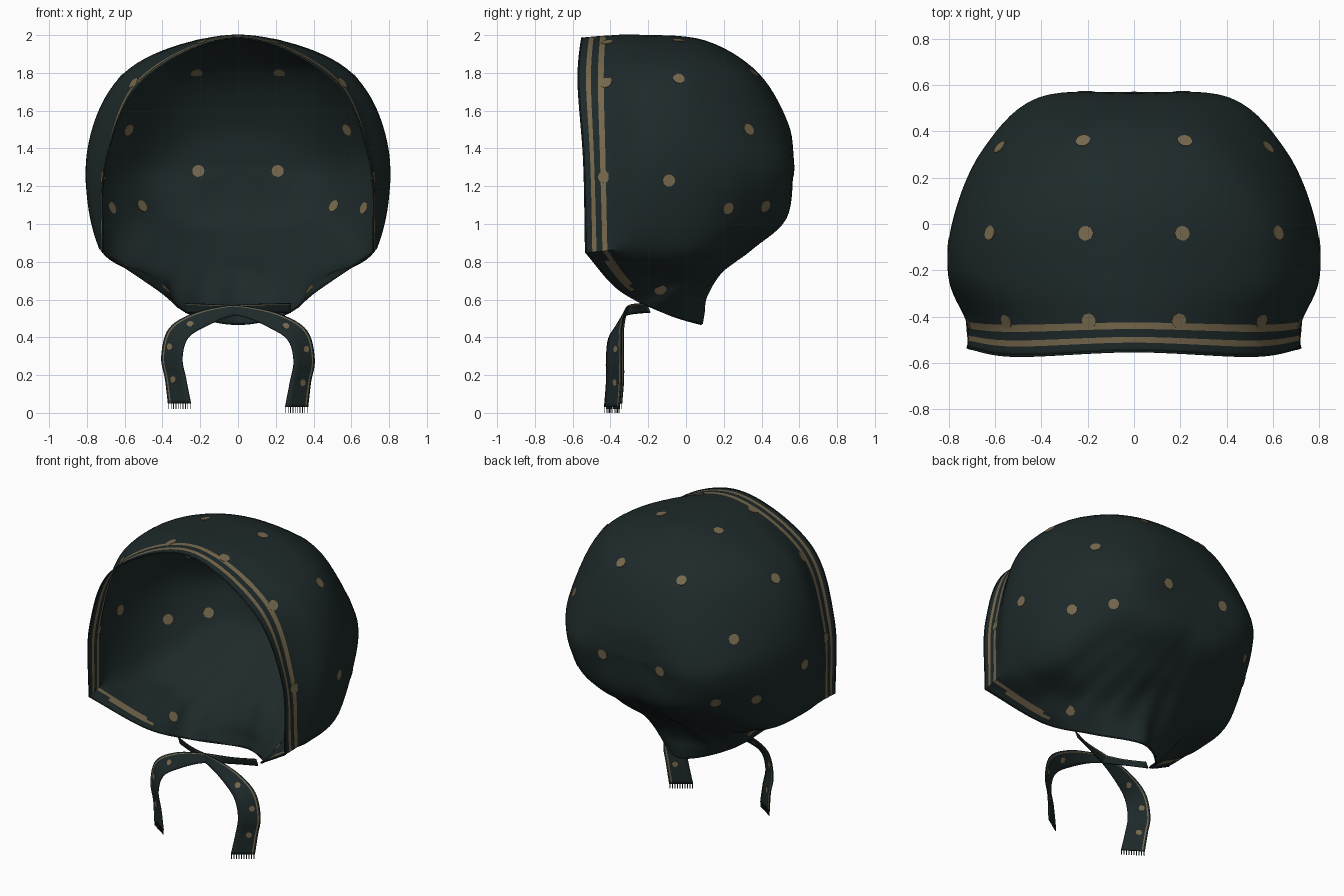
import bpy, bmesh, math
from mathutils import Vector, Matrix
from mathutils.bvhtree import BVHTree

cube = bpy.data.objects.get("Cube")
if cube:
    bpy.data.objects.remove(cube, do_unlink=True)


def material(name, rgb):
    mat = bpy.data.materials.new(name)
    mat.use_nodes = True
    color = (*rgb, 1)
    mat.diffuse_color = color
    bsdf = mat.node_tree.nodes["Principled BSDF"]
    bsdf.inputs["Base Color"].default_value = color
    bsdf.inputs["Roughness"].default_value = 0.9
    return mat


CLOTH = material("dark teal cloth", (0.013, 0.0225, 0.023))
TAN = material("tan print", (0.185, 0.14, 0.075))


def make_object(name, bm, mats, thickness=0):
    mesh = bpy.data.meshes.new(name)
    bm.to_mesh(mesh)
    bm.free()
    obj = bpy.data.objects.new(name, mesh)
    bpy.context.collection.objects.link(obj)
    for mat in mats:
        mesh.materials.append(mat)
    for poly in mesh.polygons:
        poly.use_smooth = True
    if thickness:
        mod = obj.modifiers.new("thickness", "SOLIDIFY")
        mod.thickness = thickness
        mod.offset = 0
    return obj


def curve_at(pts, t, closed=False):
    """Point at parameter t on a smooth curve through the points."""
    n = len(pts)
    i = math.floor(t) if closed else min(math.floor(t), n - 2)
    f = t - i

    def get(k):
        if closed:
            return pts[k % n]
        if k < 0:
            return 2 * pts[0] - pts[1]
        if k >= n:
            return 2 * pts[-1] - pts[-2]
        return pts[k]
    a, b, c, d = (get(i + k) for k in (-1, 0, 1, 2))
    return 0.5 * (2 * b + (c - a) * f + (2 * a - 5 * b + 4 * c - d) * f ** 2
                  + (3 * b - a - 3 * c + d) * f ** 3)


def cornered_at(loop, t):
    """Like curve_at on a closed loop, with sharp corners at both jaws."""
    if 3 <= t <= 9:
        return curve_at(loop[3:10], t - 3)
    return curve_at(loop[9:] + loop[:4], (t - 9) % 12)


# Half rings from the crown centre to the front rim; each runs top to nape
HALF_RINGS = [
    [(0, .54, 1.53), (.24, .54, 1.48), (.41, .545, 1.3), (.36, .53, 1.13),
     (.24, .53, 1.05), (.12, .53, 1.03), (0, .53, 1.04)],
    [(0, .38, 1.8), (.37, .34, 1.75), (.645, .32, 1.37), (.56, .33, 1.04),
     (.38, .33, .92), (.18, .34, .87), (0, .34, .86)],
    [(0, .1, 1.97), (.535, .05, 1.825), (.77, .03, 1.39), (.7, .05, .9),
     (.48, .08, .77), (.24, .15, .73), (0, .19, .75)],
    [(0, -.25, 2), (.57, -.24, 1.815), (.79, -.22, 1.39), (.735, -.25, .88),
     (.46, -.14, .72), (.28, 0, .62), (0, .105, .62)],
    [(0, -.43, 1.995), (.515, -.44, 1.775), (.7, -.43, 1.33), (.725, -.42, .86),
     (.44, -.27, .67), (.265, -.06, .56), (0, .09, .53)],
    [(0, -.55, 1.985), (.505, -.57, 1.76), (.7, -.54, 1.33), (.715, -.53, .85),
     (.42, -.35, .65), (.255, -.1, .525), (0, .08, .47)],
]
STEPS = 12                       # divisions between two control rays
COLS = 12 * STEPS
rings = []
for k, half in enumerate(HALF_RINGS):
    loop = [Vector(p) for p in half + [(-x, y, z) for x, y, z in half[-2:0:-1]]]
    rings.append([cornered_at(loop, c / STEPS) if k > 3
                  else curve_at(loop, c / STEPS, True) for c in range(COLS)])
CROWN = Vector((0, .57, 1.31))
INNER, GAP, OUTER = 4.97, 5.17, 5.45     # starts of the stripe bands
rows = [r / 7 for r in range(33)] + [4.8, INNER, GAP, OUTER, 5.67, 5.85, 6]

# Bonnet shell with two tan stripes following the front rim
bm = bmesh.new()
grid = []
for t in rows:
    row = []
    for c in range(COLS):
        p = curve_at([CROWN] + [ring[c] for ring in rings], t)
        # soft gathers fanning out of the nape
        low = max(0, min(1, (1.0 - p.z) / 0.35)) * min(1, t / 3)
        if abs(p.x) < 0.6 and p.y > -0.3:
            fold = 0.007 * low * math.cos(c * math.pi / 4)
            p += Vector((p.x, p.y + 0.15, 0)).normalized() * fold
        row.append(bm.verts.new(p))
    grid.append(row)
for r in range(len(rows) - 1):
    for c in range(COLS):
        d = (c + 1) % COLS
        face = bm.faces.new((grid[r][c], grid[r][d], grid[r + 1][d], grid[r + 1][c]))
        ray = min(c + .5, COLS - c - .5) / STEPS
        start = rows[r]
        # the stripes merge into one broad band under the jaw
        face.material_index = int((start == INNER and ray < 3.9)
                                  or (start == GAP and 3.25 < ray < 4.1)
                                  or (start == OUTER and ray < 3))
bmesh.ops.remove_doubles(bm, verts=bm.verts, dist=0.0001)
bmesh.ops.recalc_face_normals(bm, faces=bm.faces)
tree = BVHTree.FromBMesh(bm)
make_object("bonnet_shell", bm, [CLOTH, TAN], 0.004)

# Rolled hem around the whole opening
hem = bpy.data.curves.new("rim_hem", "CURVE")
hem.dimensions = "3D"
hem.bevel_depth = 0.005
hem.bevel_resolution = 1
line = hem.splines.new("POLY")
line.points.add(COLS - 1)
for point, vert in zip(line.points, rings[-1]):
    point.co = (*vert, 1)
line.use_cyclic_u = True
hem.materials.append(CLOTH)
bpy.context.collection.objects.link(bpy.data.objects.new("rim_hem", hem))


def add_spot(bm, surface, near, radius):
    """Thin round plate lying on the nearest point of a surface."""
    spot, normal, _, _ = surface.find_nearest(Vector(near))
    turn = normal.to_track_quat("Z", "Y").to_matrix().to_4x4()
    bmesh.ops.create_cone(bm, cap_ends=True, segments=16, radius1=radius,
                          radius2=radius, depth=0.009,
                          matrix=Matrix.Translation(spot) @ turn)


# Printed spots, mirrored left and right
SPOTS = [(.21, .57, 1.28), (.22, .36, 1.8), (.6, .35, 1.51), (.5, .41, 1.1),
         (.65, .21, 1.09), (.66, -.03, 1.8), (.21, -.04, 1.98),
         (.8, -.09, 1.23), (.2, -.42, 1.98), (.58, -.435, 1.77),
         (.72, -.435, 1.25), (.36, -.14, .67)]
bm = bmesh.new()
for x, y, z in SPOTS:
    for side in (1, -1):
        add_spot(bm, tree, (side * x, y, z), 0.032)
make_object("bonnet_spots", bm, [TAN])

# Tie ribbons: centre line and half-width direction, crossing under the chin
PATH = [(-.28, -.2, .555), (-.14, -.26, .55), (.04, -.31, .535),
        (.2, -.34, .485), (.315, -.365, .41), (.35, -.37, .28),
        (.33, -.37, .16), (.31, -.38, .03)]
WIDTH = [(0, -.01, .025), (0, -.01, .025), (.01, .01, .027), (.03, .025, .035),
         (.05, .035, .025), (.055, .04, .005), (.055, .04, 0), (.06, .04, 0)]
ACROSS = [-1, -.5, 0, .5, .72, .84, 1]
path, width = [Vector(p) for p in PATH], [Vector(w) for w in WIDTH]

for name, side, lift, gap in (("left", 1, 0, 0.012), ("right", -1, 0.02, 0)):
    def place(t, a):
        p = curve_at(path, t) + curve_at(width, t) * a
        # lift one end, keep the two ribbons apart where they cross
        return Vector((side * p.x, p.y - gap, p.z + lift * t / 7))

    bm = bmesh.new()
    strips = [[bm.verts.new(place(r / 6, a)) for a in ACROSS] for r in range(43)]
    for low, high in zip(strips, strips[1:]):
        for k in range(len(ACROSS) - 1):
            face = bm.faces.new((low[k], low[k + 1], high[k + 1], high[k]))
            face.material_index = int(ACROSS[k] == .72)
    bmesh.ops.recalc_face_normals(bm, faces=bm.faces)
    ribbon = BVHTree.FromBMesh(bm)
    make_object(name + "_tie", bm, [CLOTH, TAN], 0.006)

    bm = bmesh.new()
    for t, a in ((3.4, 0), (4.6, .3), (6, .2)):
        add_spot(bm, ribbon, place(t, a), 0.018)
    make_object(name + "_tie_spots", bm, [TAN])

    # Frayed threads at the ribbon end
    bm = bmesh.new()
    for k in range(10):
        top = place(7, -0.95 + k * 0.21)
        size = Matrix.Diagonal((0.004, 0.004, 0.03, 1))
        bmesh.ops.create_cube(bm, size=1, matrix=Matrix.Translation(
            top - Vector((0, 0, 0.015))) @ size)
    make_object(name + "_tie_fringe", bm, [CLOTH])

for obj in bpy.context.scene.objects:
    obj.select_set(obj.type == "MESH")
    if obj.type == "MESH":
        bpy.context.view_layer.objects.active = obj
bpy.ops.object.shade_smooth_by_angle(angle=math.radians(40))
